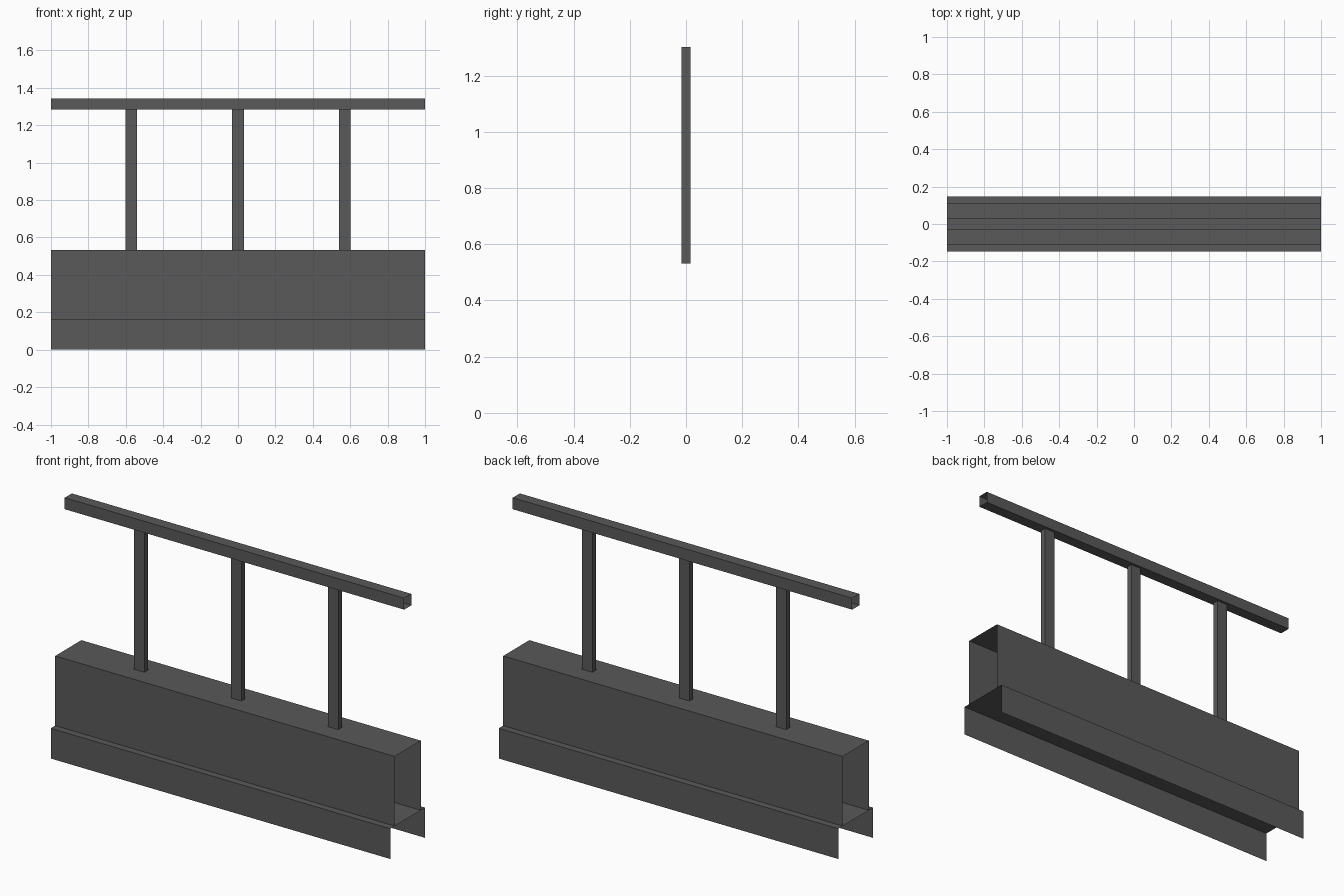
import bpy

if "Cube" in bpy.data.objects:
    bpy.data.objects.remove(bpy.data.objects["Cube"])

dark = bpy.data.materials.new("dark_grey")
dark.diffuse_color = (0.1, 0.1, 0.1, 1)
dark.use_nodes = True
dark.node_tree.nodes["Principled BSDF"].inputs["Base Color"].default_value = dark.diffuse_color


def extrude_profile(name, profile, axis, start, end, closed=True):
    """Sweep a 2D profile along x or z as an open-ended sheet."""
    n = len(profile)

    def place(p, t):
        return (t, p[0], p[1]) if axis == 'x' else (p[0], p[1], t)

    verts = [place(p, t) for t in (start, end) for p in profile]
    faces = []
    for i in range(n if closed else n - 1):
        j = (i + 1) % n
        quad = (i, j, n + j, n + i)
        faces.append(quad if closed else quad[::-1])
    mesh = bpy.data.meshes.new(name)
    mesh.from_pydata(verts, [], faces)
    mesh.materials.append(dark)
    obj = bpy.data.objects.new(name, mesh)
    bpy.context.collection.objects.link(obj)
    return obj


def rect(w, lo, hi):
    return [(-w, lo), (w, lo), (w, hi), (-w, hi)]


LEDGE, DECK, RAIL_LOW, RAIL_TOP = 0.161, 0.532, 1.283, 1.344

# Wide base: inverted channel, open underneath and at the ends
extrude_profile("base_skirt",
                [(-0.147, 0), (-0.147, LEDGE), (0.147, LEDGE), (0.147, 0)],
                'x', -1, 1, closed=False)

# Upper wall: inverted channel standing on the base ledge
extrude_profile("parapet_wall",
                [(-0.11, LEDGE), (-0.11, DECK), (0.11, DECK), (0.11, LEDGE)],
                'x', -1, 1, closed=False)

# Handrail: hollow tube with open ends
extrude_profile("handrail", rect(0.03, RAIL_LOW, RAIL_TOP), 'x', -1, 1)

# Three posts, tops reaching inside the handrail
for label, x in (("left", -0.571), ("middle", 0.0), ("right", 0.571)):
    post = extrude_profile(label + "_post", rect(0.031, -0.016, 0.016),
                           'z', DECK, 1.302)
    post.location.x = x
